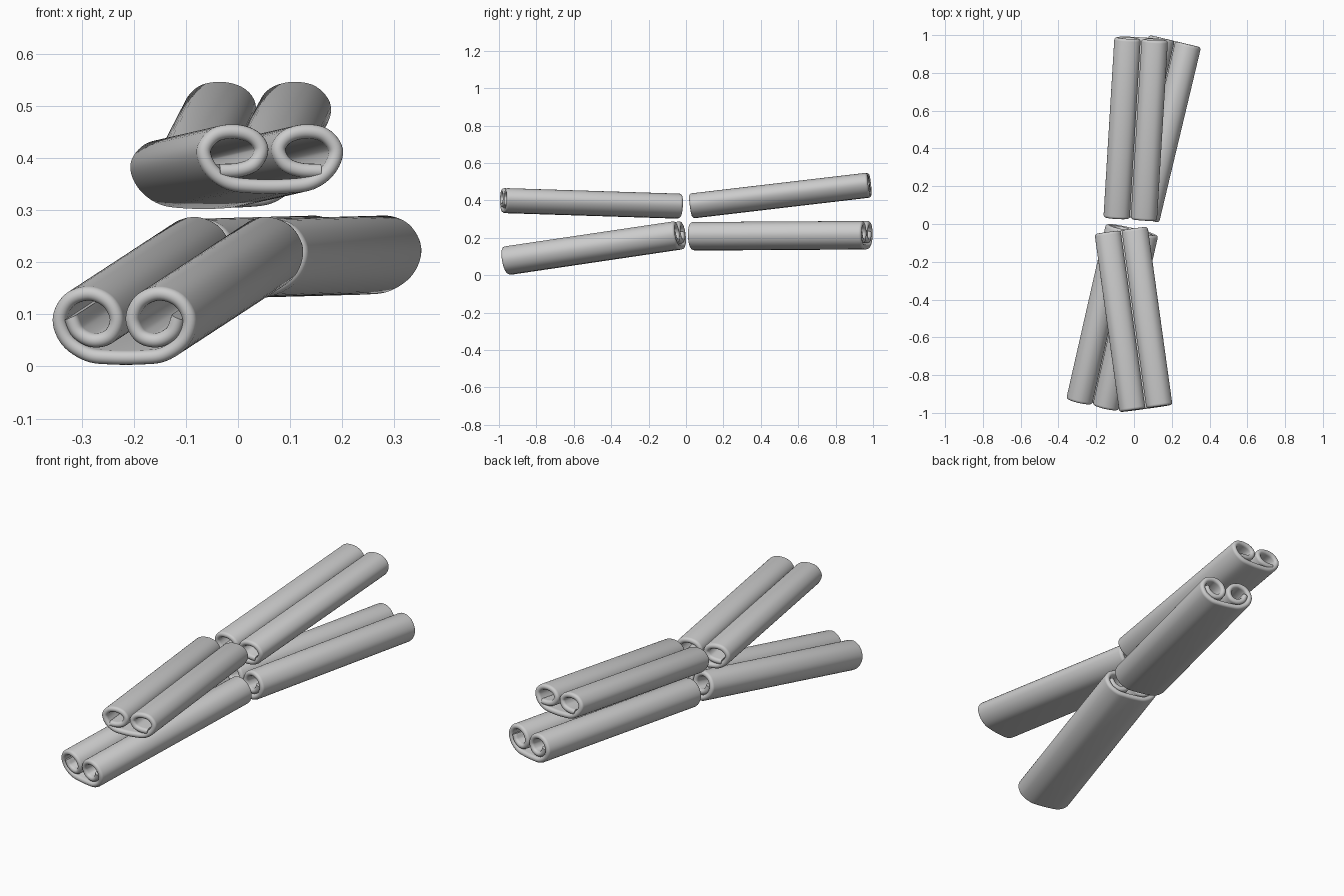
import bpy, bmesh, math
from mathutils import Vector, Matrix

if "Cube" in bpy.data.objects:
    bpy.data.objects.remove(bpy.data.objects["Cube"])

R = 0.0138  # half the bark thickness

# Half centre-lines of the scrolls (width, height): curled tip to bottom middle
TALL = [(-0.106, 0.092), (-0.092, 0.062), (-0.062, 0.047), (-0.03, 0.056),
        (-0.0155, 0.088), (-0.031, 0.122), (-0.068, 0.138), (-0.108, 0.125),
        (-0.128, 0.088), (-0.114, 0.047), (-0.075, 0.02), (-0.03, 0.014)]
LOW = [(-0.098, 0.043), (-0.06, 0.045), (-0.03, 0.057),
       (-0.0165, 0.085), (-0.033, 0.109), (-0.068, 0.119), (-0.106, 0.112),
       (-0.128, 0.083), (-0.115, 0.047), (-0.08, 0.021), (-0.03, 0.014)]


def smooth_path(half, steps=6):
    """Mirror the half profile and run a smooth curve through its points."""
    pts = [Vector(p) for p in half] + [Vector((-x, y)) for x, y in reversed(half)]
    pts = [2 * pts[0] - pts[1]] + pts + [2 * pts[-1] - pts[-2]]
    out = []
    for i in range(1, len(pts) - 2):
        a, b, c, d = pts[i - 1:i + 3]
        for k in range(steps):
            t = k / steps
            out.append(0.5 * (2 * b + (c - a) * t + (2 * a - 5 * b + 4 * c - d) * t * t
                              + (3 * b - a - 3 * c + d) * t ** 3))
    return out + [pts[-2]]


def bark_stick(name, half, height, front, back):
    front, back = Vector(front), Vector(back)
    length = (back - front).length
    path = smooth_path(half)

    # Bark wall section with rounded rims at both ends: (offset, distance)
    section = []
    for centre, start in ((length - R, 0), (R, math.pi)):
        for k in range(9):
            a = start + math.pi * k / 8
            section.append((R * math.cos(a), centre + R * math.sin(a)))

    # Sweep the section along the scroll
    bm = bmesh.new()
    rings = []
    for i, p in enumerate(path):
        t = (path[min(i + 1, len(path) - 1)] - path[max(i - 1, 0)]).normalized()
        n = Vector((-t.y, t.x))
        rings.append([bm.verts.new((p.x + n.x * o, y, p.y + n.y * o - height / 2))
                      for o, y in section])
    m = len(section)
    for r, s in zip(rings, rings[1:]):
        for j in range(m):
            bm.faces.new((r[j], r[(j + 1) % m], s[(j + 1) % m], s[j]))
    bm.faces.new(rings[0])
    bm.faces.new(rings[-1])
    bmesh.ops.recalc_face_normals(bm, faces=bm.faces)

    mesh = bpy.data.meshes.new(name)
    bm.to_mesh(mesh)
    bm.free()
    obj = bpy.data.objects.new(name, mesh)
    bpy.context.collection.objects.link(obj)

    # Aim the stick from its front end to its back end
    y = (back - front).normalized()
    x = y.cross(Vector((0, 0, 1))).normalized()
    z = x.cross(y)
    rot = Matrix((x, y, z)).transposed().to_4x4()
    obj.matrix_world = Matrix.Translation(front) @ rot
    bpy.ops.object.select_all(action='DESELECT')
    obj.select_set(True)
    bpy.context.view_layer.objects.active = obj
    bpy.ops.object.shade_smooth_by_angle(angle=math.radians(40))


# Lower pair
bark_stick("lower_front_stick", TALL, 0.152, (-0.22, -0.955, 0.077), (-0.01, -0.03, 0.214))
bark_stick("lower_back_stick", TALL, 0.152, (-0.005, 0.04, 0.208), (0.217, 0.968, 0.214))
# Upper pair
bark_stick("upper_front_stick", LOW, 0.133, (0.063, -0.977, 0.399), (-0.068, -0.034, 0.369))
bark_stick("upper_back_stick", LOW, 0.133, (-0.02, 0.028, 0.37), (0.038, 0.982, 0.482))
